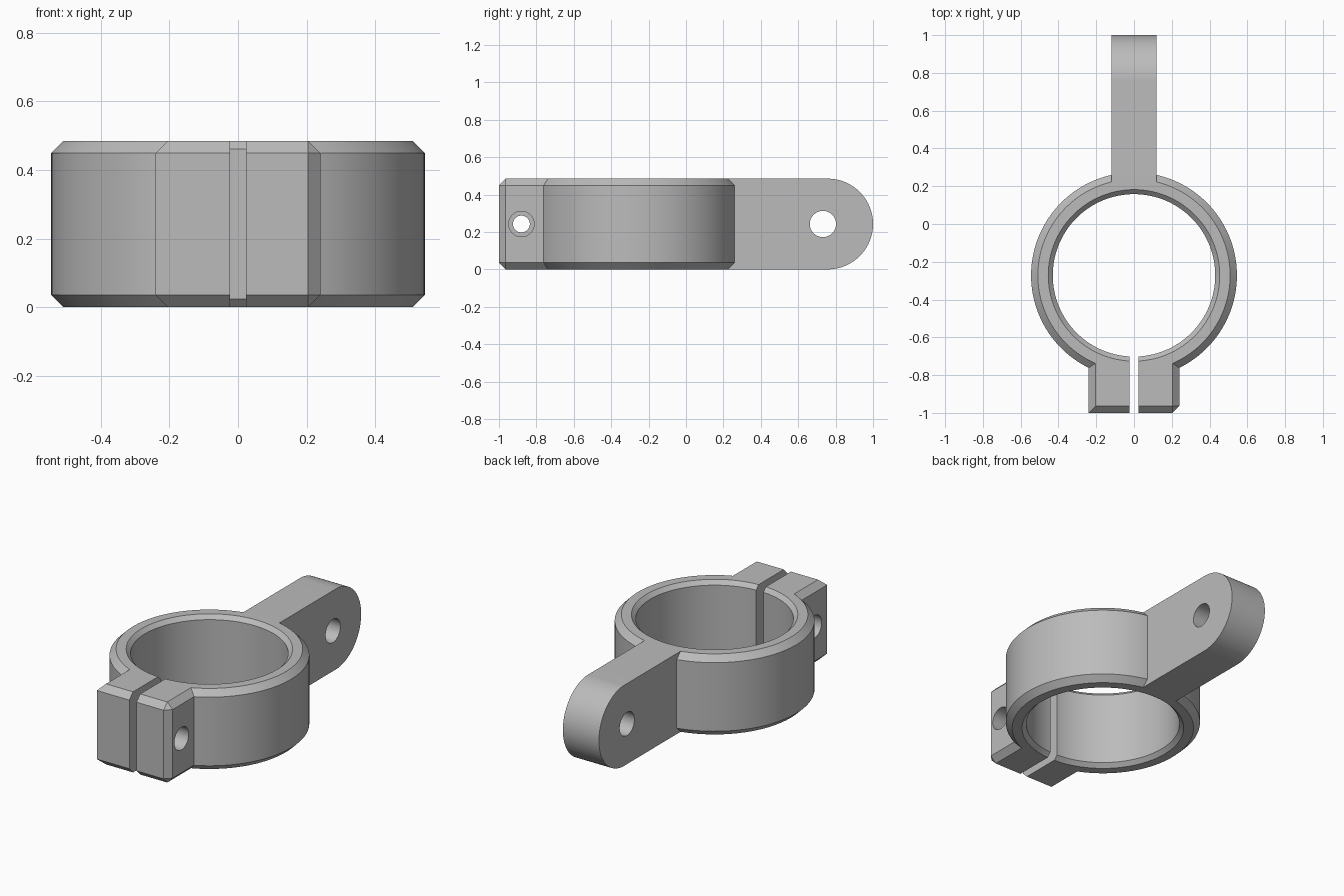
import bpy, bmesh, math
from mathutils import Matrix

H = 0.485          # overall height
CY = -0.272        # ring centre along y
CH = 0.036         # outer chamfer
MID = H / 2

cube = bpy.data.objects.get("Cube")
if cube:
    bpy.data.objects.remove(cube, do_unlink=True)

grey = bpy.data.materials.new("plain grey")
grey.use_nodes = True
colour = (0.5, 0.5, 0.5, 1)
grey.diffuse_color = colour
grey.node_tree.nodes["Principled BSDF"].inputs["Base Color"].default_value = colour


def finish(bm, name):
    bmesh.ops.recalc_face_normals(bm, faces=bm.faces)
    mesh = bpy.data.meshes.new(name)
    bm.to_mesh(mesh)
    bm.free()
    mesh.materials.append(grey)
    obj = bpy.data.objects.new(name, mesh)
    bpy.context.collection.objects.link(obj)
    return obj


def lathe(name, profile, matrix, n=128):
    """Solid of revolution about local z from (radius, height) pairs."""
    bm = bmesh.new()
    rings = [[bm.verts.new((r * math.cos(math.tau * i / n),
                            r * math.sin(math.tau * i / n), z)) for i in range(n)]
             for r, z in profile]
    for a, b in zip(rings, rings[1:]):
        for i in range(n):
            j = (i + 1) % n
            bm.faces.new((a[i], a[j], b[j], b[i]))
    bm.faces.new(rings[0])
    bm.faces.new(rings[-1])
    bm.transform(matrix)
    return finish(bm, name)


def box(x0, x1, y0, y1, z0, z1):
    bm = bmesh.new()
    bmesh.ops.create_cube(bm, size=1)
    size = Matrix.Diagonal((x1 - x0, y1 - y0, z1 - z0, 1))
    bm.transform(Matrix.Translation(((x0 + x1) / 2, (y0 + y1) / 2, (z0 + z1) / 2)) @ size)
    return bm


def across(y):
    """Placement of a horizontal cylinder running along x."""
    return Matrix.Translation((0, y, MID)) @ Matrix.Rotation(math.pi / 2, 4, "Y")


def combine(target, other, operation):
    mod = target.modifiers.new(operation.lower(), "BOOLEAN")
    mod.object, mod.operation, mod.solver = other, operation, "EXACT"
    bpy.context.view_layer.objects.active = target
    bpy.ops.object.modifier_apply(modifier=mod.name)
    bpy.data.objects.remove(other, do_unlink=True)


# Chamfered ring body
centre = Matrix.Translation((0, CY, 0))
R = 0.545
clamp = lathe("clamp_ring", [(R - CH, 0), (R, CH), (R, H - CH), (R - CH, H)], centre)

# Clamping lugs: chamfered above, below and on one front corner
bm = box(-0.24, 0.24, -1, CY - 0.3, 0, H)
edges = []
for e in bm.edges:
    m = (e.verts[0].co + e.verts[1].co) / 2
    front, side = m.y < -0.99, abs(m.x) > 0.23
    flat = abs(m.z - MID) > 0.2
    if (flat and (front or side)) or (front and m.x > 0.23):
        edges.append(e)
bmesh.ops.bevel(bm, geom=edges, offset=CH, segments=1, affect="EDGES")
combine(clamp, finish(bm, "lugs"), "UNION")

# Lever arm with a rounded end
bm = bmesh.new()
outline = [(CY + 0.3, 0)]
for i in range(49):
    a = -math.pi / 2 + math.pi * i / 48
    outline.append((1 - MID + MID * math.cos(a), MID + MID * math.sin(a)))
outline.append((CY + 0.3, H))
face = bm.faces.new([bm.verts.new((-0.12, y, z)) for y, z in outline])
out = bmesh.ops.extrude_face_region(bm, geom=[face])
bmesh.ops.translate(bm, vec=(0.24, 0, 0),
                    verts=[v for v in out["geom"] if isinstance(v, bmesh.types.BMVert)])
combine(clamp, finish(bm, "lever"), "UNION")

# Bore with chamfered mouths
r, c = 0.43, 0.024
bore = [(r + 2 * c, -c), (r, c), (r, H - c), (r + 2 * c, H + c)]
combine(clamp, lathe("bore", bore, centre), "DIFFERENCE")

# Split between the lugs
combine(clamp, finish(box(-0.024, 0.024, -1.1, CY, -0.1, H + 0.1), "split"), "DIFFERENCE")

# Screw hole, wider from both outer faces
wide, narrow, step = 0.068, 0.045, 0.1
screw = [(wide, -0.4), (wide, -step), (narrow, -step), (narrow, step), (wide, step), (wide, 0.4)]
combine(clamp, lathe("screw_hole", screw, across(-0.88), 48), "DIFFERENCE")

# Pivot hole in the lever
combine(clamp, lathe("pivot_hole", [(0.07, -0.3), (0.07, 0.3)], across(0.732), 48), "DIFFERENCE")

# Smooth curves, crisp chamfers
bpy.ops.object.select_all(action="DESELECT")
clamp.select_set(True)
bpy.context.view_layer.objects.active = clamp
bpy.ops.object.shade_smooth_by_angle(angle=math.radians(25))
